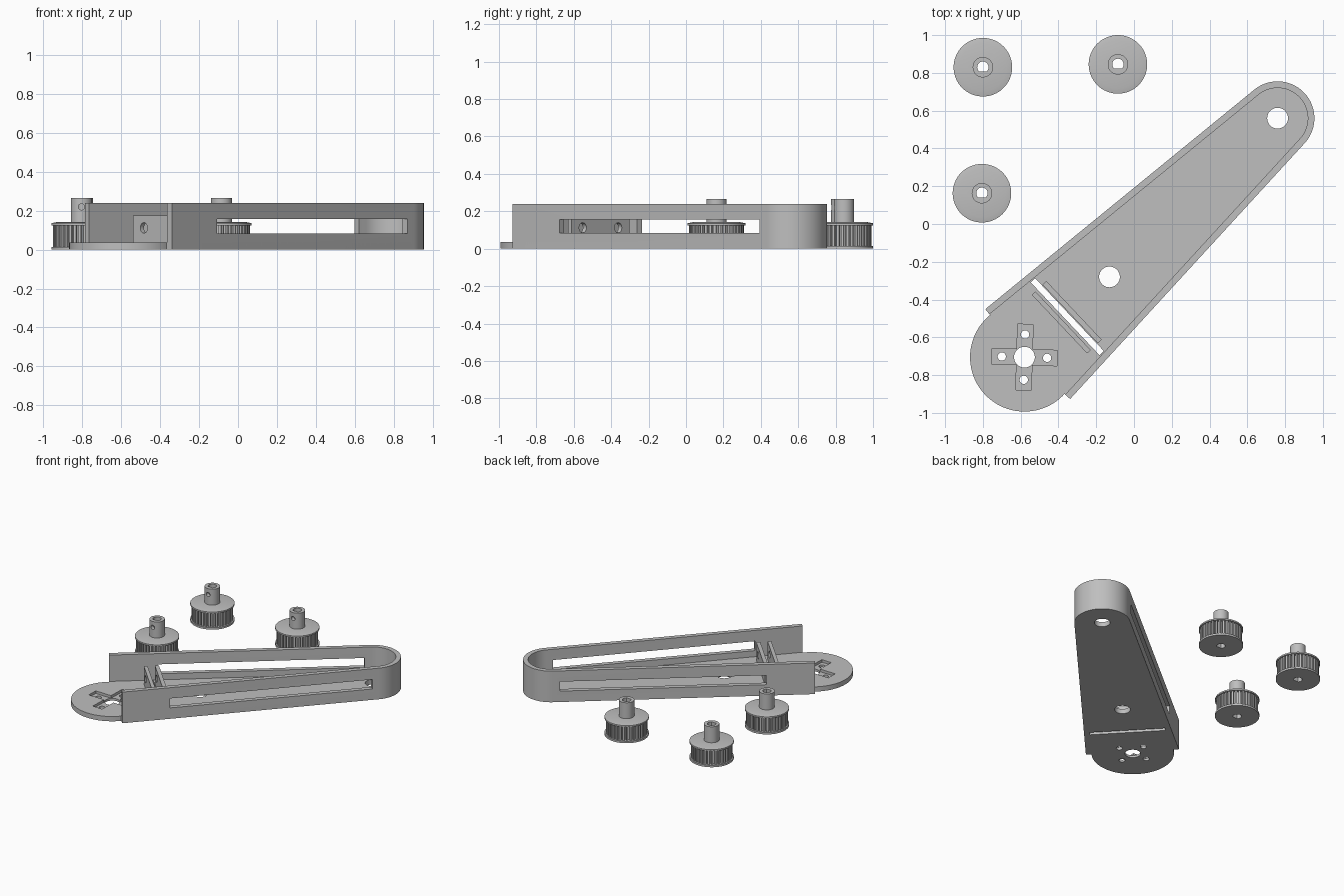
import bpy, bmesh, math
from mathutils import Matrix, Vector

if "Cube" in bpy.data.objects:
    bpy.data.objects.remove(bpy.data.objects["Cube"])

grey = bpy.data.materials.new("light grey plastic")
grey.diffuse_color = (0.52, 0.52, 0.52, 1)
grey.use_nodes = True
grey.node_tree.nodes["Principled BSDF"].inputs["Base Color"].default_value = grey.diffuse_color


def arc(cx, cy, r, a0, a1, n):
    """Points on an arc, angles in degrees, both ends included."""
    return [(cx + r * math.cos(math.radians(a0 + (a1 - a0) * i / n)),
             cy + r * math.sin(math.radians(a0 + (a1 - a0) * i / n))) for i in range(n + 1)]


def circle(r, n=48, cx=0, cy=0):
    return arc(cx, cy, r, 0, 360, n)[:-1]


def box(u0, u1, v0, v1):
    return [(u0, v0), (u1, v0), (u1, v1), (u0, v1)]


def prism(name, pts, z0, z1, matrix=Matrix(), chamfer=None):
    """Extrude an outline upward; chamfer = (top scale, height) narrows the top rim."""
    bm = bmesh.new()
    levels = [(z0, 1), (z1, 1)]
    if chamfer:
        levels = [(z0, 1), (z1 - chamfer[1], 1), (z1, chamfer[0])]
    rings = [[bm.verts.new((x * s, y * s, z)) for x, y in pts] for z, s in levels]
    bm.faces.new(rings[0])
    bm.faces.new(rings[-1])
    n = len(pts)
    for a, b in zip(rings, rings[1:]):
        for i in range(n):
            bm.faces.new((a[i], a[(i + 1) % n], b[(i + 1) % n], b[i]))
    bmesh.ops.recalc_face_normals(bm, faces=bm.faces)
    mesh = bpy.data.meshes.new(name)
    bm.to_mesh(mesh)
    bm.free()
    mesh.transform(matrix)
    mesh.materials.append(grey)
    ob = bpy.data.objects.new(name, mesh)
    bpy.context.collection.objects.link(ob)
    return ob


def cut(ob, *cutters):
    bpy.context.view_layer.objects.active = ob
    for c in cutters:
        mod = ob.modifiers.new("cut", 'BOOLEAN')
        mod.operation = 'DIFFERENCE'
        mod.solver = 'EXACT'
        mod.object = c
        bpy.ops.object.modifier_apply(modifier=mod.name)
        bpy.data.objects.remove(c)


# Arm frame: u runs from the disc centre to the narrow end
LENGTH, TIP, WALL, DISC = 1.843, 0.195, 0.035, 0.288
FLOOR, TOP = 0.037, 0.24
taper = math.degrees(math.asin((0.328 - TIP) / LENGTH))
side = 90 - taper
place = Matrix.Translation((-0.58, -0.705, 0)) @ Matrix.Rotation(math.atan2(1.265, 1.34), 4, 'Z')


def polar(r, a):
    return (r * math.cos(math.radians(a)), r * math.sin(math.radians(a)))


outer = [polar(0.328, -side)] + arc(LENGTH, 0, TIP, -side, side, 40) + [polar(0.328, side)]
inner = ([polar(0.328 - WALL, side)] + arc(LENGTH, 0, TIP - WALL, side, -side, 40)
         + [polar(0.328 - WALL, -side)])

# Floor with the round mounting disc
floor = prism("arm_floor", outer + arc(0, 0, DISC, side, 360 - side, 48), 0, FLOOR, place)
cut(floor, *[prism("hole", circle(0.055, 48, u), -0.1, 0.1, place) for u in (0, 0.619, LENGTH)])
cut(floor, prism("slit", box(0.296, 0.328, -0.265, 0.265), -0.1, 0.1, place))

# Cross-shaped pocket and its four screw holes
cross = place @ Matrix.Rotation(math.radians(-45), 4, 'Z')
w, l = 0.041, 0.174
cross_pts = [(l, -w), (l, w), (w, w), (w, l), (-w, l), (-w, w),
             (-l, w), (-l, -w), (-w, -w), (-w, -l), (w, -l), (w, -w)]
cut(floor, prism("pocket", cross_pts, 0.017, 0.1, cross))
for a in range(0, 360, 90):
    x, y = polar(0.12, a)
    cut(floor, prism("hole", circle(0.022, 24, x, y), -0.1, 0.1, cross))

# U-shaped wall with a long window in each side
wall = prism("arm_wall", outer + inner, 0, TOP, place)
for s in (1, -1):
    slant = place @ Matrix.Rotation(math.radians(-s * taper), 4, 'Z')
    v = s * 0.31
    cut(wall, prism("window", box(0.34, 1.79, v - 0.06, v + 0.06), 0.084, 0.157, slant))

# Twin upright plates beside the slit, drilled twice each
for name, u0, u1 in (("front_plate", 0.255, 0.281), ("rear_plate", 0.333, 0.361)):
    plate = prism(name, box(u0, u1, -0.213, 0.213), FLOOR - 0.005, 0.175, place)
    for v in (-0.13, 0.13):
        m = place @ Matrix.Translation((u0, v, 0.112)) @ Matrix.Rotation(math.pi / 2, 4, 'Y')
        cut(plate, prism("hole", circle(0.027, 24), -0.1, 0.1, m))

# Toothed pulley parts, built at the origin
TEETH = 36
teeth = []
for i in range(TEETH):
    a = 360 / TEETH * i
    teeth += [polar(0.127, a), polar(0.127, a + 3.5), polar(0.146, a + 4.2), polar(0.146, a + 9.3)]
parts = [
    prism("pulley_teeth", teeth, 0.012, 0.13),
    prism("pulley_bottom_flange", circle(0.155, 64), 0, 0.015),
    prism("pulley_top_flange", circle(0.155, 64), 0.124, 0.142, chamfer=(0.81, 0.006)),
    prism("pulley_hub", circle(0.054), 0.135, 0.265),
]
bore = arc(0, 0, 0.03, -50, 230, 32)  # D-shaped shaft hole
for p in parts:
    cut(p, prism("bore", bore, -0.1, 0.4))
screw = Matrix.Translation((0, 0, 0.22)) @ Matrix.Rotation(math.pi / 2, 4, 'X')
cut(parts[-1], prism("screw_hole", circle(0.016, 24), 0, 0.1, screw))

# Three loose pulleys
spots = [(-0.80, 0.83), (-0.085, 0.845), (-0.805, 0.163)]
for p in parts:
    for i, (x, y) in enumerate(spots):
        ob = p if i == 0 else p.copy()
        if i:
            bpy.context.collection.objects.link(ob)
        ob.location = (x, y, 0)

# Smooth the round surfaces, keep the edges sharp
for ob in bpy.context.scene.objects:
    ob.select_set(True)
bpy.ops.object.shade_smooth_by_angle(angle=math.radians(25))
